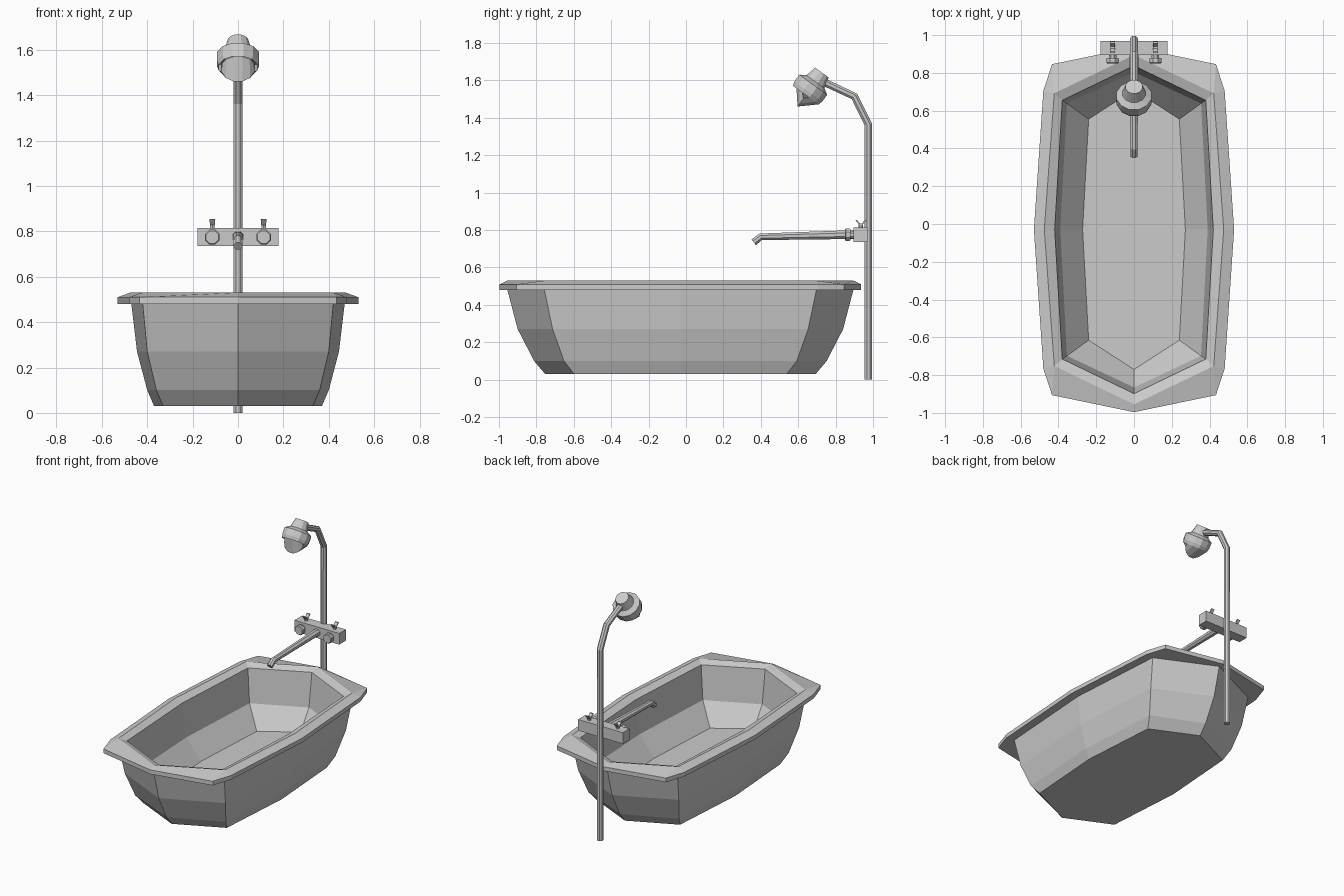
import bpy, bmesh, math
from mathutils import Vector

if "Cube" in bpy.data.objects:
    bpy.data.objects.remove(bpy.data.objects["Cube"])


def loft(name, rings):
    """Skin a list of equal-length point rings and cap both ends."""
    bm = bmesh.new()
    vs = [[bm.verts.new(p) for p in r] for r in rings]
    n = len(vs[0])
    for a, b in zip(vs, vs[1:]):
        for i in range(n):
            j = (i + 1) % n
            bm.faces.new((a[i], a[j], b[j], b[i]))
    bm.faces.new(vs[0][::-1])
    bm.faces.new(vs[-1])
    bmesh.ops.remove_doubles(bm, verts=bm.verts, dist=0.0005)
    bmesh.ops.recalc_face_normals(bm, faces=bm.faces)
    me = bpy.data.meshes.new(name)
    bm.to_mesh(me)
    bm.free()
    ob = bpy.data.objects.new(name, me)
    bpy.context.collection.objects.link(ob)
    return ob


def tube(name, path, radii, sides=8):
    """Round section swept along points lying in a plane of constant x."""
    pts = [Vector(p) for p in path]
    rings = []
    for i, p in enumerate(pts):
        # nearest distinct neighbours give the mitre direction
        before = [q for q in pts[:i] if (q - p).length > 1e-5]
        after = [q for q in pts[i + 1:] if (q - p).length > 1e-5]
        t = Vector((0, 0, 0))
        if before:
            t += (p - before[-1]).normalized()
        if after:
            t += (after[0] - p).normalized()
        t.normalize()
        u = Vector((1, 0, 0))
        v = t.cross(u)
        r = radii[i]
        ring = []
        for k in range(sides):
            a = 2 * math.pi * (k + 0.5) / sides
            ring.append(p + u * r * math.cos(a) + v * r * math.sin(a))
        rings.append(ring)
    return loft(name, rings)


def box(name, lo, hi):
    (x0, y0, z0), (x1, y1, z1) = lo, hi
    return loft(name, [[(x0, y0, z), (x1, y0, z), (x1, y1, z), (x0, y1, z)]
                       for z in (z0, z1)])


MID = -0.03


def tub_ring(z, side, cs, ce, end):
    """side: half width, cs/ce: corner next to side/end (x, y offset), end: half length."""
    quarter = [(side, 0), cs, ce, (0, end)]
    half = quarter + [(-x, y) for x, y in quarter[-2::-1]]
    full = half + [(x, -y) for x, y in half[-2:0:-1]]
    return [(x, MID + y, z) for x, y in full]


def plain(z, side, cx, cy, end):
    return tub_ring(z, side, (cx, cy), (cx, cy), end)


# bathtub: outside, overhanging rim, inside
rim = (0.53, (0.48, 0.735), (0.434, 0.876), 0.966)
loft("bathtub", [
    plain(0.03, 0.37, 0.33, 0.568, 0.723),
    plain(0.10, 0.40, 0.36, 0.622, 0.782),
    plain(0.27, 0.445, 0.40, 0.683, 0.87),
    plain(0.48, 0.47, 0.42, 0.727, 0.925),
    tub_ring(0.48, *rim),
    tub_ring(0.51, *rim),
    plain(0.53, 0.475, 0.422, 0.722, 0.925),
    plain(0.51, 0.42, 0.38, 0.685, 0.868),
    plain(0.27, 0.39, 0.355, 0.668, 0.835),
    plain(0.13, 0.272, 0.24, 0.585, 0.74),
])

# riser pipe with bent top
tube("riser_pipe", [(0, 0.975, 0), (0, 0.975, 1.365), (0, 0.90, 1.515), (0, 0.73, 1.595)],
     [0.022] * 4)

# shower head, turned about its tilted axis
top, axis = Vector((0, 0.727, 1.642)), Vector((0, -0.585, -0.811))
profile = [(0, 0.046), (0.055, 0.06), (0.06, 0.062), (0.08, 0.095), (0.125, 0.095),
           (0.148, 0.088), (0.15, 0.076), (0.138, 0.072)]
tube("shower_head", [top + axis * t for t, r in profile], [r for t, r in profile], 12)

# mixer body and spout
box("mixer_body", (-0.178, 0.895, 0.735), (0.178, 0.97, 0.815))
tube("spout", [(0, 0.90, 0.775), (0, 0.85, 0.775), (0, 0.40, 0.764), (0, 0.362, 0.735)],
     [0.026, 0.025, 0.02, 0.021])

# knobs and levers on both sides
for label, x in (("left", -0.113), ("right", 0.113)):
    tube(label + "_knob",
         [(x, y, 0.775) for y in (0.90, 0.88, 0.879, 0.872, 0.855, 0.849)],
         [0.022, 0.022, 0.034, 0.035, 0.035, 0.03])
    tube(label + "_lever_stem", [(x, 0.935, 0.81), (x, 0.935, 0.835)], [0.012] * 2, 6)
    for tag, s in (("front", -1), ("back", 1)):
        loft(label + "_lever_" + tag,
             [[(x - w, y - 0.005, z), (x + w, y - 0.005, z),
               (x + w, y + 0.005, z), (x - w, y + 0.005, z)]
              for w, y, z in ((0.01, 0.935, 0.822), (0.013, 0.935 + 0.026 * s, 0.855))])
